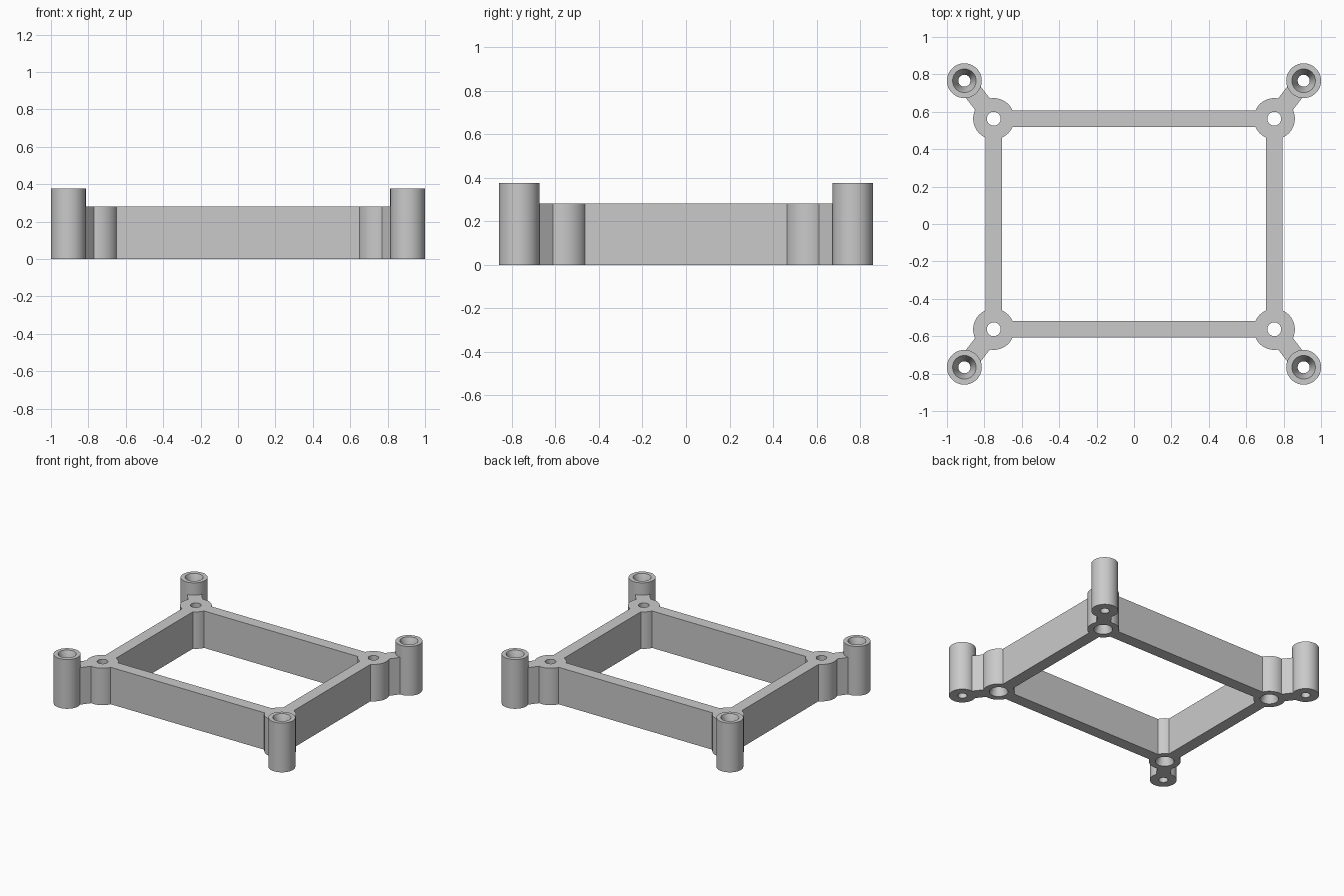
import bpy
import bmesh
from math import atan2, hypot, pi
from mathutils import Matrix, Vector

FRAME_H, POST_H = 0.282, 0.376
BOSS = Vector((0.75, 0.563))
POST = Vector((0.907, 0.766))
BOSS_R, POST_R = 0.11, 0.093
RAIL_W, ARM_W = 0.09, 0.1
CORNERS = [("front_left", 1, -1), ("front_right", -1, -1),
           ("back_left", 1, 1), ("back_right", -1, 1)]

cube = bpy.data.objects.get("Cube")
if cube:
    bpy.data.objects.remove(cube, do_unlink=True)

grey = bpy.data.materials.new("plain_grey")
grey.use_nodes = True
colour = (0.59, 0.59, 0.59, 1)
grey.diffuse_color = colour
grey.node_tree.nodes["Principled BSDF"].inputs["Base Color"].default_value = colour


def add_object(name, bm):
    bmesh.ops.recalc_face_normals(bm, faces=bm.faces)
    mesh = bpy.data.meshes.new(name)
    bm.to_mesh(mesh)
    bm.free()
    mesh.materials.append(grey)
    obj = bpy.data.objects.new(name, mesh)
    bpy.context.collection.objects.link(obj)
    return obj


def select_only(obj):
    bpy.ops.object.select_all(action='DESELECT')
    obj.select_set(True)
    bpy.context.view_layer.objects.active = obj


def beam(name, start, end, width):
    """Upright bar of frame height between two plan points."""
    d, mid = end - start, (start + end) / 2
    bm = bmesh.new()
    bmesh.ops.create_cube(bm, size=1, matrix=(
        Matrix.Translation((mid.x, mid.y, FRAME_H / 2))
        @ Matrix.Rotation(atan2(d.y, d.x), 4, 'Z')
        @ Matrix.Diagonal((d.length, width, FRAME_H, 1))))
    return add_object(name, bm)


def turned(name, centre, profile):
    """Closed radius/height profile spun around a vertical axis."""
    bm = bmesh.new()
    verts = [bm.verts.new((r, 0, z)) for r, z in profile]
    edges = [bm.edges.new((v, verts[i - 1])) for i, v in enumerate(verts)]
    bmesh.ops.spin(bm, geom=verts + edges, cent=(0, 0, 0), axis=(0, 0, 1),
                   angle=2 * pi, steps=64, use_merge=True)
    bmesh.ops.remove_doubles(bm, verts=bm.verts, dist=1e-5)
    bmesh.ops.translate(bm, verts=bm.verts, vec=(centre.x, centre.y, 0))
    return add_object(name, bm)


# Boss is countersunk underneath, post is countersunk on top
boss_profile = [(BOSS_R, 0), (BOSS_R, FRAME_H), (0.037, FRAME_H),
                (0.037, 0.08), (0.065, 0)]
post_profile = [(POST_R, 0), (POST_R, POST_H), (0.063, POST_H),
                (0.032, POST_H - 0.08), (0.032, 0)]

parts = []
# Rails stop inside the boss walls so the bolt holes stay open
inset = 0.09
for s in (-1, 1):
    parts.append(beam("long_rail", Vector((inset - BOSS.x, s * BOSS.y)),
                      Vector((BOSS.x - inset, s * BOSS.y)), RAIL_W))
    parts.append(beam("short_rail", Vector((s * BOSS.x, inset - BOSS.y)),
                      Vector((s * BOSS.x, BOSS.y - inset)), RAIL_W))

# Corner bosses, diagonal arms and mounting posts
posts = []
for corner, sx, sy in CORNERS:
    boss = Vector((sx * BOSS.x, sy * BOSS.y))
    post = Vector((sx * POST.x, sy * POST.y))
    along = (post - boss).normalized()
    parts.append(turned("boss", boss, boss_profile))
    parts.append(beam("arm", boss + along * inset, post - along * 0.075, ARM_W))
    posts.append(turned(corner + "_post", post, post_profile))

# Merge rails, bosses and arms into one clean solid, bosses first
parts.sort(key=lambda o: not o.name.startswith("boss"))
frame = parts[0]
frame.name = "frame"
for part in parts[1:]:
    select_only(frame)
    mod = frame.modifiers.new("merge", 'BOOLEAN')
    mod.operation = 'UNION'
    mod.solver = 'EXACT'
    mod.object = part
    bpy.ops.object.modifier_apply(modifier=mod.name)
    bpy.data.objects.remove(part, do_unlink=True)

for obj in [frame] + posts:
    select_only(obj)
    bpy.ops.object.shade_smooth_by_angle(angle=pi / 6)
